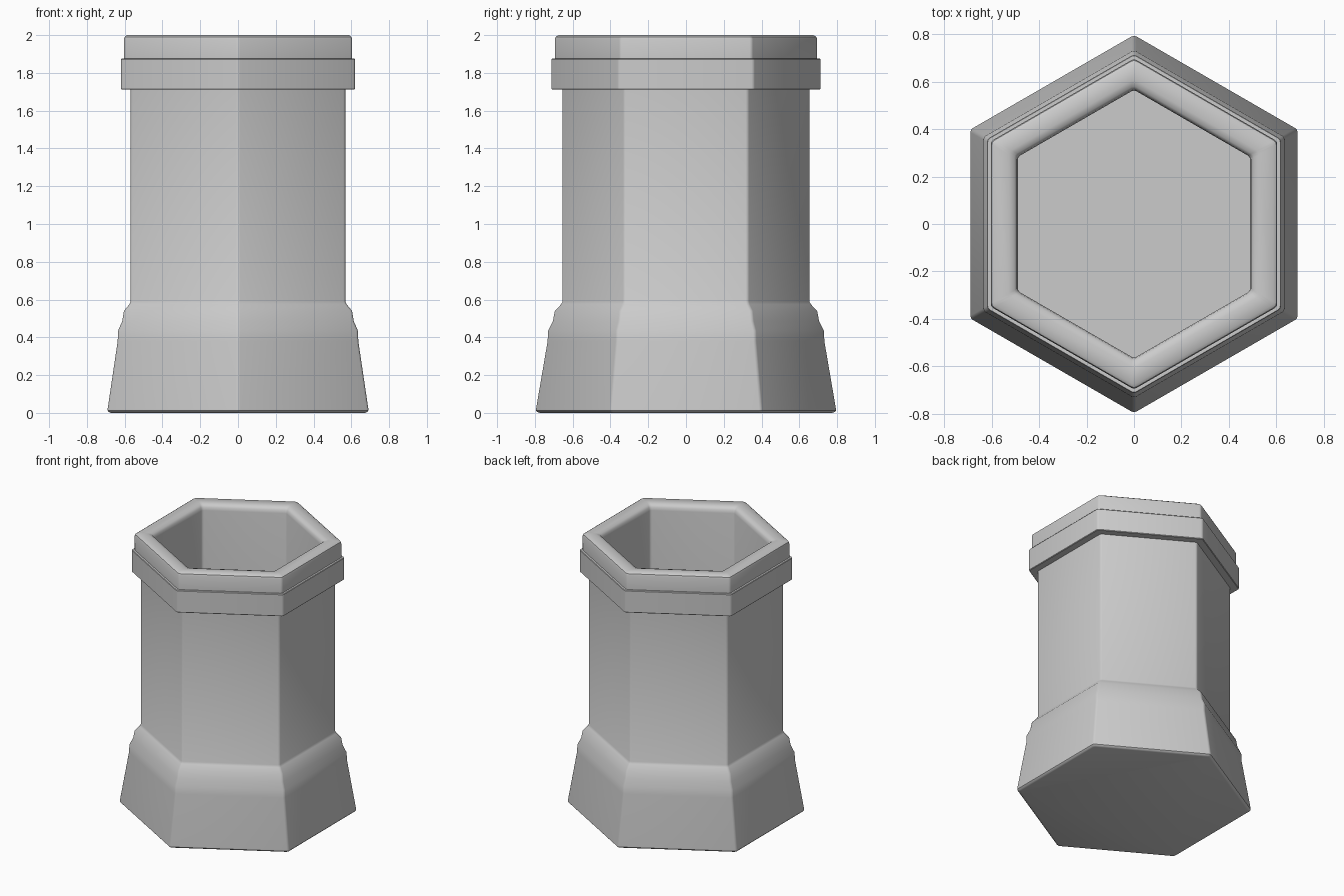
import bpy, bmesh
from math import sin, cos, pi

if "Cube" in bpy.data.objects:
    bpy.data.objects.remove(bpy.data.objects["Cube"])

FILLET = 0.02      # softened vertical corners
STEPS = 2          # segments per corner


def hex_ring(bm, apothem, z):
    """Hexagonal loop with points on +-y and slightly rounded corners."""
    verts = []
    centre = (apothem - FILLET) / cos(pi / 6)
    for k in range(6):
        a = pi / 2 + k * pi / 3
        for s in range(STEPS + 1):
            b = a + (s / STEPS - 0.5) * pi / 3
            verts.append(bm.verts.new((centre * cos(a) + FILLET * cos(b),
                                       centre * sin(a) + FILLET * sin(b), z)))
    return verts


def hex_lathe(name, profile):
    """Skin hexagonal loops along an (apothem, z) profile and cap both ends."""
    bm = bmesh.new()
    rings = [hex_ring(bm, r, z) for r, z in profile]
    for lo, hi in zip(rings, rings[1:]):
        n = len(lo)
        for i in range(n):
            j = (i + 1) % n
            bm.faces.new((lo[i], lo[j], hi[j], hi[i]))
    bm.faces.new(rings[0][::-1])
    bm.faces.new(rings[-1])
    bmesh.ops.recalc_face_normals(bm, faces=bm.faces)
    me = bpy.data.meshes.new(name)
    bm.to_mesh(me)
    bm.free()
    ob = bpy.data.objects.new(name, me)
    bpy.context.collection.objects.link(ob)
    bpy.context.view_layer.objects.active = ob
    ob.select_set(True)
    bpy.ops.object.shade_smooth_by_angle(angle=pi / 5)
    ob.select_set(False)
    return ob


# flared plinth with rounded foot
plinth = [(0.672, 0.0), (0.683, 0.004), (0.69, 0.012), (0.69, 0.022),
          (0.637, 0.38), (0.635, 0.435)]
# stepped moulding up to the shaft
moulding = [(0.613, 0.485), (0.604, 0.54), (0.575, 0.575), (0.568, 0.59)]
# straight shaft, then the projecting collar
collar = [(0.568, 1.712), (0.616, 1.712), (0.62, 1.716),
          (0.62, 1.872), (0.617, 1.876), (0.604, 1.876)]
# rounded lip
lip = [(0.604, 1.978), (0.6, 1.991), (0.587, 2.0),
       (0.528, 2.0), (0.505, 1.992), (0.494, 1.978), (0.49, 1.955)]
# hollow interior down to a flat floor
interior = [(0.49, 0.55)]

hex_lathe("chimney_pot", plinth + moulding + collar + lip + interior)
